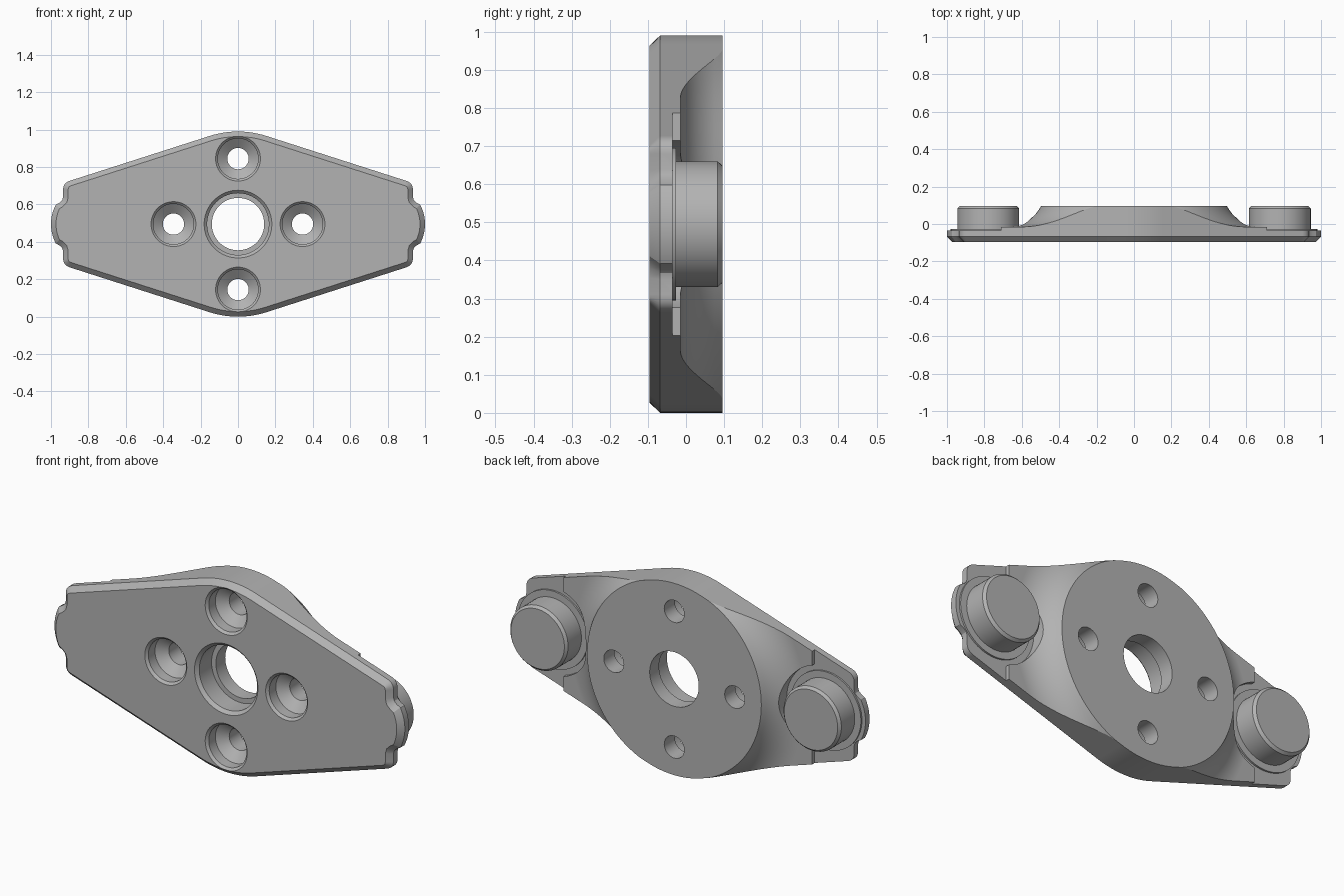
import bpy, bmesh
from math import sin, cos, pi, radians, sqrt
from mathutils import Vector

cube = bpy.data.objects.get("Cube")
if cube:
    bpy.data.objects.remove(cube, do_unlink=True)

R = 0.495          # hub radius, also the height of the centre
T = 0.096          # half thickness
FLOOR = -0.015     # back face of the flange wings
POCKET = -0.035    # back face of the lowered ends
PIN_X = 0.78

grey = bpy.data.materials.new("grey metal")
grey.use_nodes = True
grey.diffuse_color = (0.45, 0.45, 0.45, 1)
grey.node_tree.nodes["Principled BSDF"].inputs["Base Color"].default_value = (0.45, 0.45, 0.45, 1)


def make_object(name, rings, closed=False):
    """Skin a stack of equal rings; cap both ends unless the stack is closed."""
    bm = bmesh.new()
    loops = [[bm.verts.new(p) for p in ring] for ring in rings]
    pairs = list(zip(loops, loops[1:]))
    if closed:
        pairs.append((loops[-1], loops[0]))
    else:
        bm.faces.new(loops[0])
        bm.faces.new(loops[-1])
    n = len(loops[0])
    for a, b in pairs:
        for i in range(n):
            j = (i + 1) % n
            bm.faces.new((a[i], a[j], b[j], b[i]))
    bmesh.ops.recalc_face_normals(bm, faces=bm.faces)
    mesh = bpy.data.meshes.new(name)
    bm.to_mesh(mesh)
    bm.free()
    mesh.materials.append(grey)
    obj = bpy.data.objects.new(name, mesh)
    bpy.context.collection.objects.link(obj)
    return obj


def revolve(name, profile, x=0, z=0, seg=64, closed=False):
    """Turn (radius, y) points about an axis along y."""
    rings = [[(x + r * cos(2 * pi * i / seg), y, R + z + r * sin(2 * pi * i / seg))
              for i in range(seg)] for r, y in profile]
    return make_object(name, rings, closed)


def activate(obj):
    bpy.ops.object.select_all(action="DESELECT")
    obj.select_set(True)
    bpy.context.view_layer.objects.active = obj


def cut(obj, cutter):
    cutter.hide_render = True
    mod = obj.modifiers.new("cut", "BOOLEAN")
    mod.operation = "DIFFERENCE"
    mod.solver = "EXACT"
    mod.object = cutter
    activate(obj)
    bpy.ops.object.modifier_apply(modifier=mod.name)
    bpy.data.objects.remove(cutter, do_unlink=True)


def finish(obj):
    activate(obj)
    bpy.ops.object.shade_smooth_by_angle(angle=radians(22))
    mod = obj.modifiers.new("normals", "WEIGHTED_NORMAL")
    mod.keep_sharp = True


def outline():
    """Rhombic flange outline with rounded tips, mirrored from one quarter."""
    q = [Vector((PIN_X + 0.22 * cos(radians(a)), 0.22 * sin(radians(a)))) for a in range(0, 29, 4)]
    q += [Vector((0.953, 0.115)), Vector((0.94, 0.128)), Vector((0.935, 0.145))]
    # rounded shoulder where the end meets the long sloping side
    corner = Vector((0.935, 0.22))
    a, b = corner - Vector((0, 0.035)), corner + Vector((-0.036, 0.0115))
    for i in range(7):
        t = i / 6
        q.append(a * (1 - t) ** 2 + corner * 2 * t * (1 - t) + b * t * t)
    # arc round the hub
    q += [Vector((R * cos(radians(d)), R * sin(radians(d)))) for d in (72.25, 75, 78, 81, 84, 87, 90)]
    half = q + [Vector((-p.x, p.y)) for p in reversed(q[:-1])]
    return half + [Vector((p.x, -p.y)) for p in reversed(half[1:-1])]


def inset(pts, d):
    out = []
    for i, p in enumerate(pts):
        e1 = (p - pts[i - 1]).normalized()
        e2 = (pts[(i + 1) % len(pts)] - p).normalized()
        n1, n2 = Vector((-e1.y, e1.x)), Vector((-e2.y, e2.x))
        out.append(p + (n1 + n2) * d / (1 + n1.dot(n2)))
    return out


# Flange body with a chamfered front edge
shape = outline()
body = make_object("flange_body", [[(p.x, y, R + p.y) for p in pts] for pts, y in
                                   ((inset(shape, 0.027), -T), (shape, -T + 0.028), (shape, T))])

# Concave sweep from the round back face down to the wings
fr = 0.205
end_r = R + 0.002 + sqrt(fr ** 2 - (fr - (T - FLOOR)) ** 2)
sweep = []
for i in range(15):
    r = end_r + (R + 0.002 - end_r) * i / 14
    sweep.append((r, FLOOR + fr - sqrt(fr ** 2 - (end_r - r) ** 2)))
profile = [(1.3, FLOOR)] + sweep + [(R + 0.002, 0.2), (1.3, 0.2)]
cut(body, revolve("sweep_cutter", profile, seg=128, closed=True))

# Lowered ends and round pockets about the pins
for s in (-1, 1):
    cut(body, revolve("pocket_cutter", [(0.23, POCKET), (0.23, 0.3)], s * PIN_X))
    xs = (s * 0.71, s * 1.2)
    cut(body, make_object("end_cutter", [[(x, y, R + z) for y, z in
        ((POCKET, -0.5), (POCKET, 0.5), (0.3, 0.5), (0.3, -0.5))] for x in xs]))

# Stepped centre bore
cut(body, revolve("bore_cutter", [(0.195, -T - 0.014), (0.165, -T + 0.016), (0.165, 0.02),
                                  (0.14, 0.02), (0.14, 0.2)], seg=96))

# Four countersunk screw holes
for x, z in ((0.345, 0), (-0.345, 0), (0, 0.35), (0, -0.35)):
    cut(body, revolve("screw_cutter", [(0.132, -T - 0.012), (0.108, -T + 0.012), (0.108, -0.03),
                                       (0.057, 0.01), (0.057, 0.2)], x, z))
finish(body)

# Locating pins, each on a low round seat
for side, s in (("left", 1), ("right", -1)):
    finish(revolve(side + "_pin", [(0.2, POCKET - 0.01), (0.2, -0.026), (0.165, -0.026),
                                   (0.165, T - 0.013), (0.153, T)], s * PIN_X))
